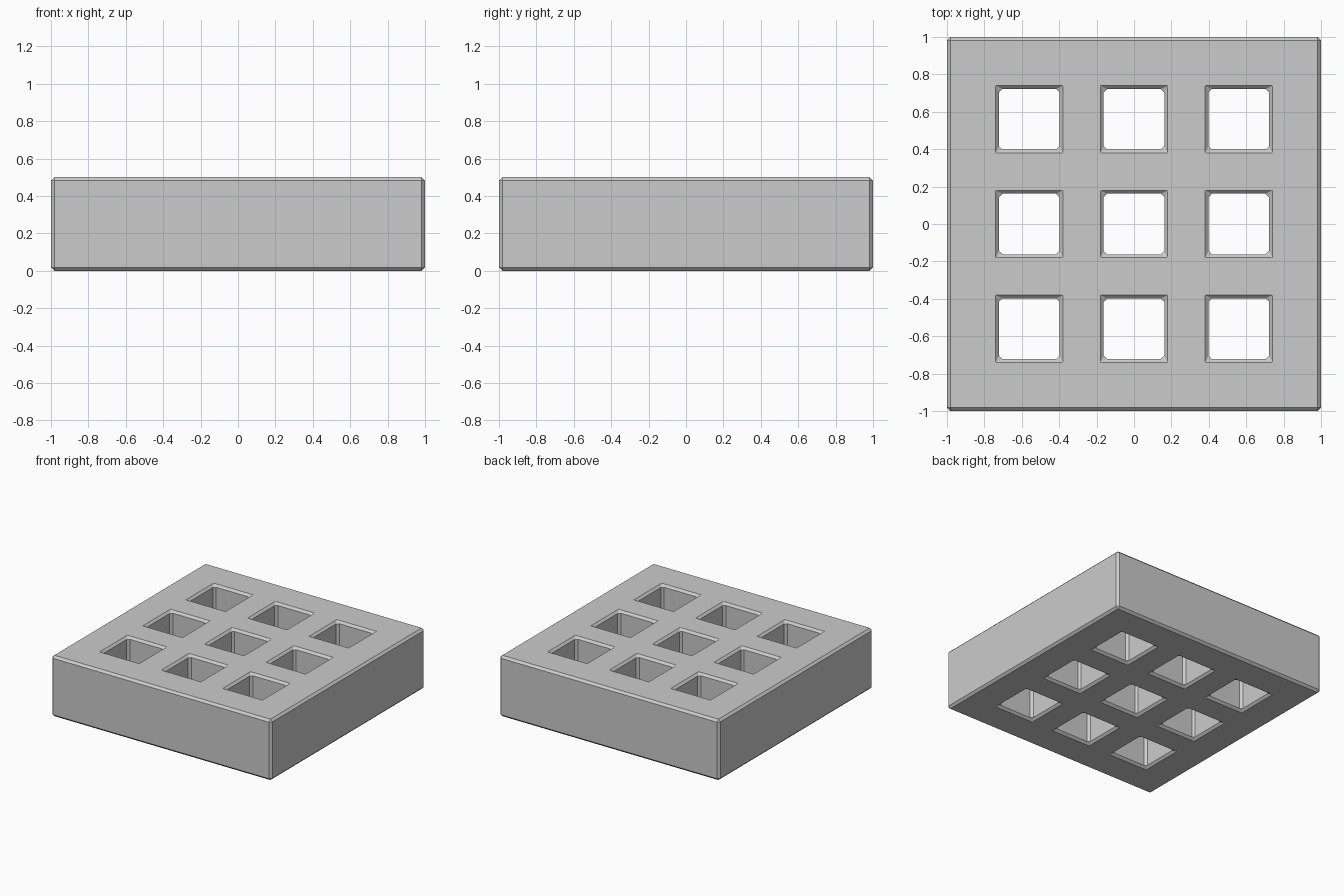
import bpy, bmesh, math

if "Cube" in bpy.data.objects:
    bpy.data.objects.remove(bpy.data.objects["Cube"])

HEIGHT = 0.5
BEVEL = 0.018
HOLE = 0.324
PITCH = 0.56

# Grid lines: outer edges plus both sides of each hole
lines = [-1.0]
for c in (-PITCH, 0, PITCH):
    lines += [c - HOLE / 2, c + HOLE / 2]
lines.append(1.0)

# Flat plate with a 3 x 3 pattern of square openings
bm = bmesh.new()
verts = [[bm.verts.new((x, y, 0)) for x in lines] for y in lines]
for j in range(7):
    for i in range(7):
        if i % 2 and j % 2:
            continue
        bm.faces.new((verts[j][i], verts[j][i + 1],
                      verts[j + 1][i + 1], verts[j + 1][i]))

# Thicken the plate
ext = bmesh.ops.extrude_face_region(bm, geom=bm.faces[:], use_keep_orig=True)
top = [g for g in ext["geom"] if isinstance(g, bmesh.types.BMVert)]
bmesh.ops.translate(bm, verts=top, vec=(0, 0, HEIGHT))
bmesh.ops.recalc_face_normals(bm, faces=bm.faces[:])

mesh = bpy.data.meshes.new("perforated_block")
bm.to_mesh(mesh)
bm.free()
block = bpy.data.objects.new("perforated_block", mesh)
bpy.context.collection.objects.link(block)

# Chamfer every sharp edge, inside and outside
bev = block.modifiers.new("chamfer", "BEVEL")
bev.width = BEVEL
bev.segments = 1
bev.limit_method = "ANGLE"
bev.angle_limit = math.radians(30)
bev.loop_slide = False
